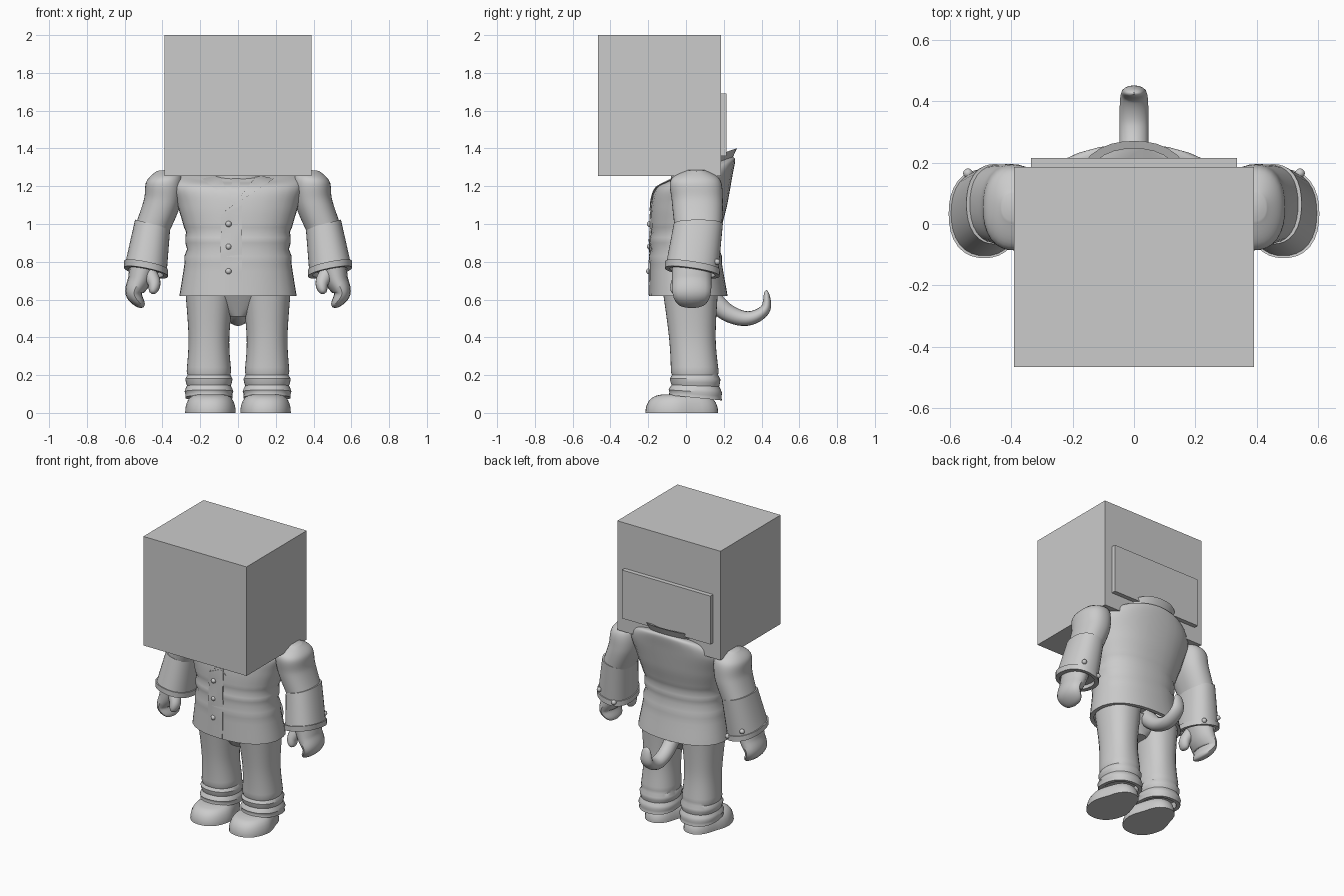
import bpy, bmesh
from math import cos, sin, pi, radians, sqrt
from mathutils import Vector
from mathutils.bvhtree import BVHTree

if "Cube" in bpy.data.objects:
    bpy.data.objects.remove(bpy.data.objects["Cube"])

tone = .6
grey = bpy.data.materials.new("plain_grey")
grey.use_nodes = True
grey.diffuse_color = (tone, tone, tone, 1)
grey.node_tree.nodes["Principled BSDF"].inputs["Base Color"].default_value = (tone, tone, tone, 1)


def finish(name, bm, smooth=True):
    bmesh.ops.recalc_face_normals(bm, faces=bm.faces)
    mesh = bpy.data.meshes.new(name)
    bm.to_mesh(mesh)
    bm.free()
    obj = bpy.data.objects.new(name, mesh)
    bpy.context.collection.objects.link(obj)
    mesh.materials.append(grey)
    if smooth:
        bpy.ops.object.select_all(action="DESELECT")
        obj.select_set(True)
        bpy.context.view_layer.objects.active = obj
        bpy.ops.object.shade_smooth_by_angle(angle=radians(40))
    return obj


def spline(keys, steps=8):
    """Smooth rows running through a few key rows."""
    last = len(keys) - 1
    rows = []
    for i in range(last):
        a, b, c, d = (keys[min(max(i + k, 0), last)] for k in (-1, 0, 1, 2))
        for s in range(steps):
            t = s / steps
            rows.append(b + (c - a) * (t / 2) + (a * 2 - b * 5 + c * 4 - d) * (t * t / 2)
                        + (b * 3 - a - c * 3 + d) * (t ** 3 / 2))
    return rows + [keys[last]]


def oval(segs, power=2):
    """Unit superellipse outline."""
    for i in range(segs):
        a = 2 * pi * i / segs
        c, s = cos(a), sin(a)
        k = (abs(c) ** power + abs(s) ** power) ** (-1 / power)
        yield c * k, s * k


def skin(name, rings, side):
    """Join rings of points into a closed skin with capped ends."""
    bm = bmesh.new()
    rows = [[bm.verts.new((p[0] * side, p[1], p[2])) for p in ring] for ring in rings]
    n = len(rows[0])
    for a, b in zip(rows, rows[1:]):
        for i in range(n):
            j = (i + 1) % n
            bm.faces.new((a[i], a[j], b[j], b[i]))
    bm.faces.new(rows[0])
    bm.faces.new(rows[-1])
    return finish(name, bm)


def ring(z, half, front, back, x=0, lean=0, tilt=0):
    """Key cross-section: lean slopes it along x, tilt along y."""
    return Vector((z, half, front, back, x, lean, tilt))


def inner(row, rise, inset=.025):
    """Smaller copy of a cross-section, for the inside of an opening."""
    return row + ring(rise, -inset, inset, -inset)


def stack(name, keys, side=1, folds=None, hem=False, rim=False):
    """Garment piece from key sections, with cloth folds in a height band."""
    rows = spline(keys)
    if folds:
        low, high = folds
        for row in rows:
            if low < row[0] < high:
                swell = .006 * sin(4 * pi * (row[0] - low) / (high - low))
                row += ring(0, swell, -swell, swell)
    if hem:
        rows = [inner(rows[0], .05), inner(rows[0], 0)] + rows
    if rim:
        rows += [inner(rows[-1], 0), inner(rows[-1], -.05)]
    rings = []
    for z, half, front, back, x, lean, tilt in rows:
        depth = (back - front) / 2
        rings.append([(x + u * half, front + depth + v * depth, z + u * half * lean + v * depth * tilt)
                      for u, v in oval(32, 2.3)])
    return skin(name, rings, side)


def tube(name, path, axis, wide, thick, end, side=1):
    """Round-tipped limb along a path, thinning from thick to end."""
    axis = Vector(axis)
    centres = spline([Vector(p) for p in path])
    last = len(centres) - 1
    rings = []
    for i, centre in enumerate(centres):
        t = i / last
        tip = sqrt(max(1 - t ** 6, .01))
        along = centres[min(i + 1, last)] - centres[max(i - 1, 0)]
        across = along.cross(axis).normalized() * (thick + (end - thick) * t) * tip
        rings.append([centre + axis * wide * tip * u + across * v for u, v in oval(16)])
    return skin(name, rings, side)


def box(name, low, high):
    bm = bmesh.new()
    bmesh.ops.create_cube(bm, size=1)
    low, high = Vector(low), Vector(high)
    bmesh.ops.scale(bm, verts=bm.verts, vec=high - low)
    bmesh.ops.translate(bm, verts=bm.verts, vec=(low + high) / 2)
    finish(name, bm, smooth=False)


def button(name, centre):
    bm = bmesh.new()
    bmesh.ops.create_uvsphere(bm, u_segments=12, v_segments=8, radius=.016)
    bmesh.ops.translate(bm, verts=bm.verts, vec=centre)
    finish(name, bm)


# Block head with the panel behind it
box("block_head", (-.39, -.465, 1.255), (.39, .185, 2))
box("head_back_panel", (-.335, .18, 1.36), (.335, .215, 1.69))

# Jacket body from hem to neck, and the collar
jacket = stack("jacket_body", [
    ring(z=.62, half=.31, front=-.195, back=.22),
    ring(z=.9, half=.275, front=-.19, back=.18),
    ring(z=1.1, half=.32, front=-.185, back=.22, tilt=.05),
    ring(z=1.22, half=.35, front=-.16, back=.245, tilt=.15),
    ring(z=1.28, half=.28, front=-.1, back=.26, tilt=.3),
    ring(z=1.3, half=.17, front=-.07, back=.25, tilt=.35),
], folds=(.8, .98), hem=True)
stack("collar", [
    ring(z=1.28, half=.17, front=-.08, back=.24, tilt=.35),
    ring(z=1.34, half=.19, front=-.08, back=.27, tilt=.35),
], rim=True)

# Jacket front details, laid over the chest
bm = bmesh.new()
bm.from_mesh(jacket.data)
chest = BVHTree.FromBMesh(bm)
bm.free()


def on_chest(x, z, lift):
    hit = chest.ray_cast(Vector((x, -1, z)), Vector((0, 1, 0)))[0]
    return Vector((x, hit.y - lift, z))


def plate(name, corners, lift, steps=8):
    """Thin four-cornered plate that follows the chest."""
    a, b, c, d = (Vector(p) for p in corners)
    bm = bmesh.new()
    grid = []
    for i in range(steps + 1):
        p, q = a.lerp(d, i / steps), b.lerp(c, i / steps)
        points = [p.lerp(q, j / steps) for j in range(steps + 1)]
        grid.append([bm.verts.new(on_chest(r.x, r.y, lift)) for r in points])
    for low, high in zip(grid, grid[1:]):
        for j in range(steps):
            bm.faces.new((low[j], low[j + 1], high[j + 1], high[j]))
    extruded = bmesh.ops.extrude_face_region(bm, geom=bm.faces[:])["geom"]
    moved = [v for v in extruded if isinstance(v, bmesh.types.BMVert)]
    bmesh.ops.translate(bm, verts=moved, vec=(0, .009, 0))
    finish(name, bm)


middle = -.02
plate("jacket_overlap", [(-.095, .625), (.02, .625), (.02, 1.1), (-.09, 1.05)], lift=.005)
plate("tie", [(middle - .02, 1.1), (middle + .02, 1.1), (.015, 1.26), (-.03, 1.26)], lift=.004)
for side, label in ((1, "left"), (-1, "right")):
    plate(label + "_lapel", [(middle - side * .06, 1.06), (middle, 1.1), (side * .1, 1.26),
                             (side * .19, 1.24)], lift=.007 + side * .001)
for z in (.75, .88, 1):
    button("front_button", on_chest(-.05, z, .004))

# Hips and curled tail
stack("hips", [ring(z=.51, half=.05, front=-.04, back=.09),
               ring(z=.62, half=.2, front=-.1, back=.15)])
tube("tail", [(0, .12, .62), (0, .22, .53), (0, .33, .5), (0, .42, .55), (0, .425, .65)],
     axis=(1, 0, 0), wide=.048, thick=.055, end=.022)

for side, label in ((1, "left"), (-1, "right")):
    # Sleeve in two parts, with a cuff
    elbow = ring(z=.98, half=.088, front=-.06, back=.19, x=.452, lean=.25)
    wrist = ring(z=.77, half=.11, front=-.105, back=.172, x=.487, lean=.2, tilt=-.15)
    stack(label + "_upper_sleeve", [
        elbow,
        ring(z=1.12, half=.098, front=-.075, back=.195, x=.4, lean=.1),
        ring(z=1.235, half=.095, front=-.08, back=.18, x=.39, lean=-.1),
        ring(z=1.285, half=.04, front=.01, back=.1, x=.39, lean=-.1),
    ], side)
    stack(label + "_lower_sleeve", [wrist, inner(elbow, .02, inset=-.005)], side)
    stack(label + "_cuff", [inner(wrist, -.025, inset=-.006), inner(wrist, .01, inset=-.006)],
          side, hem=True)
    for x, z in ((.54, .8), (.43, .74)):
        button(label + "_cuff_button", (side * x, .165, z))

    # Mitten hand and thumb
    tube(label + "_hand", [(.49, .03, .82), (.52, .03, .71), (.55, .03, .63), (.5, .03, .56)],
         axis=(0, 1, 0), wide=.105, thick=.08, end=.03, side=side)
    tube(label + "_thumb", [(.49, -.01, .77), (.445, -.04, .69), (.455, -.05, .63)],
         axis=(0, 1, 0), wide=.04, thick=.045, end=.025, side=side)

    # Trouser leg with creased hem
    stack(label + "_trouser_leg", [
        ring(z=.08, half=.125, front=-.09, back=.19, x=.154, tilt=-.1),
        ring(z=.2, half=.119, front=-.08, back=.175, x=.154),
        ring(z=.4, half=.108, front=-.09, back=.157, x=.154),
        ring(z=.66, half=.13, front=-.125, back=.17, x=.15),
    ], side, folds=(.1, .22), hem=True)

    # Shoe: domed upper on a flat sole, narrower towards the heel
    dome = []
    for i in range(7):
        angle = i * pi / 14
        size = max(cos(angle), .05) ** .4
        dome.append(ring(z=.1 * sin(angle), half=.135 * size, x=.146,
                         front=-.02 - .195 * size, back=-.02 + .19 * size))
    shoe = stack(label + "_shoe", dome, side)
    for v in shoe.data.vertices:
        if v.co.y > -.05:
            narrow = 1 - min(v.co.y + .05, .1) * 2
            v.co.x = side * .146 + (v.co.x - side * .146) * narrow
